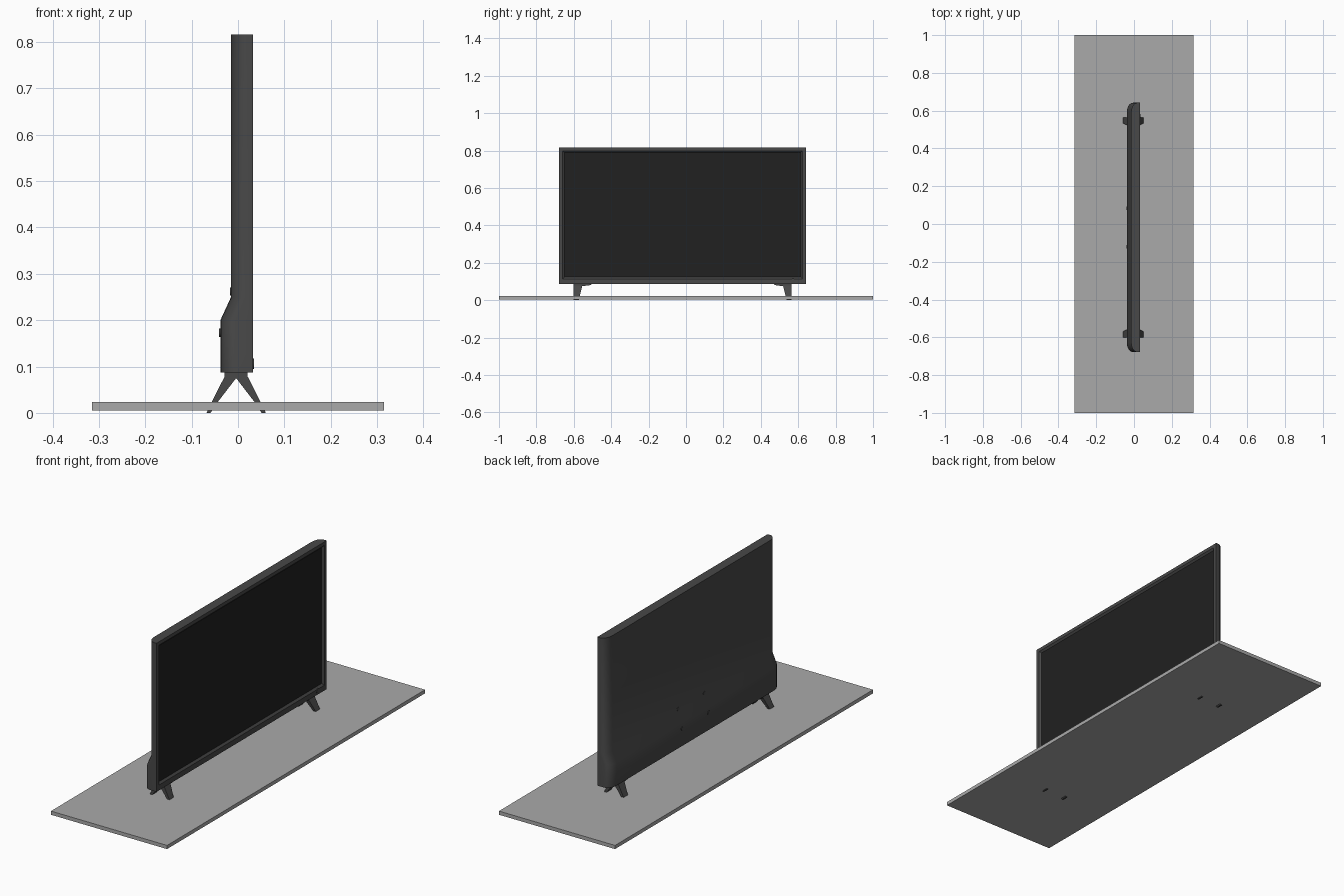
import bpy, bmesh, math

if "Cube" in bpy.data.objects:
    bpy.data.objects.remove(bpy.data.objects["Cube"])

YC = -0.018      # centre of the television along y
W = 0.66         # half width of the television
FRONT = 0.032    # x of the screen side


def material(name, r, g, b, a=1.0):
    m = bpy.data.materials.new(name)
    m.diffuse_color = (r, g, b, a)
    m.use_nodes = True
    m.node_tree.nodes["Principled BSDF"].inputs["Base Color"].default_value = m.diffuse_color
    return m


CASE = material("dark_grey", 0.065, 0.065, 0.065)
BLACK = material("screen_black", 0.015, 0.015, 0.015)
GLASS = material("table_grey", 0.4, 0.4, 0.4, 0.6)


def finish(name, bm, mat, smooth=None):
    bmesh.ops.recalc_face_normals(bm, faces=bm.faces)
    me = bpy.data.meshes.new(name)
    bm.to_mesh(me)
    bm.free()
    ob = bpy.data.objects.new(name, me)
    bpy.context.collection.objects.link(ob)
    me.materials.append(mat)
    if smooth:
        bpy.ops.object.select_all(action='DESELECT')
        ob.select_set(True)
        bpy.context.view_layer.objects.active = ob
        bpy.ops.object.shade_smooth_by_angle(angle=math.radians(smooth))
    return ob


def loft(bm, rings, closed=True):
    """Bridge equal-length rings of points and return their vertices."""
    vs = [[bm.verts.new(p) for p in r] for r in rings]
    n = len(vs[0])
    for a, b in zip(vs, vs[1:]):
        for i in range(n if closed else n - 1):
            j = (i + 1) % n
            bm.faces.new((a[i], a[j], b[j], b[i]))
    return vs


def box(name, x0, x1, y0, y1, z0, z1, mat):
    bm = bmesh.new()
    rings = [[(x0, y0, z), (x1, y0, z), (x1, y1, z), (x0, y1, z)] for z in (z0, z1)]
    vs = loft(bm, rings)
    bm.faces.new(vs[0])
    bm.faces.new(vs[1])
    return finish(name, bm, mat)


def disc(name, x0, x1, y, z, r, mat):
    bm = bmesh.new()
    ang = [2 * math.pi * i / 16 for i in range(16)]
    vs = loft(bm, [[(x, y + r * math.cos(a), z + r * math.sin(a)) for a in ang]
                   for x in (x0, x1)])
    bm.faces.new(vs[0])
    bm.faces.new(vs[1])
    return finish(name, bm, mat, 40)


# Table plate
box("table_plate", -0.315, 0.315, -1, 1, 0.005, 0.023, GLASS)


# Rear housing: plan outline with rounded back corners, stepped along z
def plan(back, z):
    half = []
    for i in range(6):
        a = math.pi / 2 * i / 5
        half.append((back + 0.032 * (1 - math.cos(a)), W - 0.05 + 0.05 * math.sin(a)))
    half.append((FRONT, W))
    return ([(x, YC - y, z) for x, y in reversed(half)] +
            [(x, YC + y, z) for x, y in half])


bm = bmesh.new()
rows = [(-0.038, 0.087), (-0.038, 0.2), (-0.015, 0.25), (-0.015, 0.816)]
vs = loft(bm, [plan(b, z) for b, z in rows], closed=False)
bm.faces.new(vs[0])
bm.faces.new(vs[-1])
finish("rear_housing", bm, CASE, 25)


# Bezel: flat border followed by a slope down to the screen
def rect(x, hw, z0, z1):
    return [(x, YC - hw, z0), (x, YC + hw, z0), (x, YC + hw, z1), (x, YC - hw, z1)]


bm = bmesh.new()
opening = (0.024, W - 0.028, 0.123, 0.79)
loft(bm, [rect(FRONT, W, 0.087, 0.816),
          rect(FRONT, W - 0.018, 0.113, 0.799),
          rect(*opening)])
finish("bezel", bm, CASE)

# Screen
bm = bmesh.new()
bm.faces.new([bm.verts.new(p) for p in rect(*opening)])
screen = finish("screen", bm, BLACK)

# Remote sensor on the lower bezel
disc("remote_sensor", 0.03, 0.0345, 0.572, 0.106, 0.011, CASE)

# Wall mount bosses on the back
for side in (-1, 1):
    disc("upper_mount_boss", -0.017, -0.01, YC + side * 0.102, 0.262, 0.009, CASE)
    disc("lower_mount_boss", -0.041, -0.03, YC + side * 0.102, 0.173, 0.009, CASE)

# Legs: splayed V profile, tapering in y towards the foot
half = [(0.025, 0.088), (0.025, 0.078), (0.053, 0.023), (0.064, 0.0),
        (0.055, 0.0), (0.04, 0.023)]
profile = half + [(0, 0.075)] + [(-x, z) for x, z in reversed(half)]
for side in (-1, 1):
    bm = bmesh.new()
    outer = [(x - 0.004, YC + side * 0.583, z) for x, z in profile]
    inner = [(x - 0.004, YC + side * (0.556 - 0.022 * z / 0.088), z) for x, z in profile]
    vs = loft(bm, [outer, inner])
    bm.faces.new(vs[0])
    bm.faces.new(vs[1])
    finish("leg", bm, CASE)

    # Bracket under the housing with a sloped inner end
    bm = bmesh.new()
    section = [(0.583, 0.088), (0.486, 0.088), (0.492, 0.081), (0.535, 0.075), (0.583, 0.075)]
    vs = loft(bm, [[(x, YC + side * y, z) for y, z in section] for x in (-0.028, 0.02)])
    bm.faces.new(vs[0])
    bm.faces.new(vs[1])
    finish("leg_bracket", bm, CASE)
